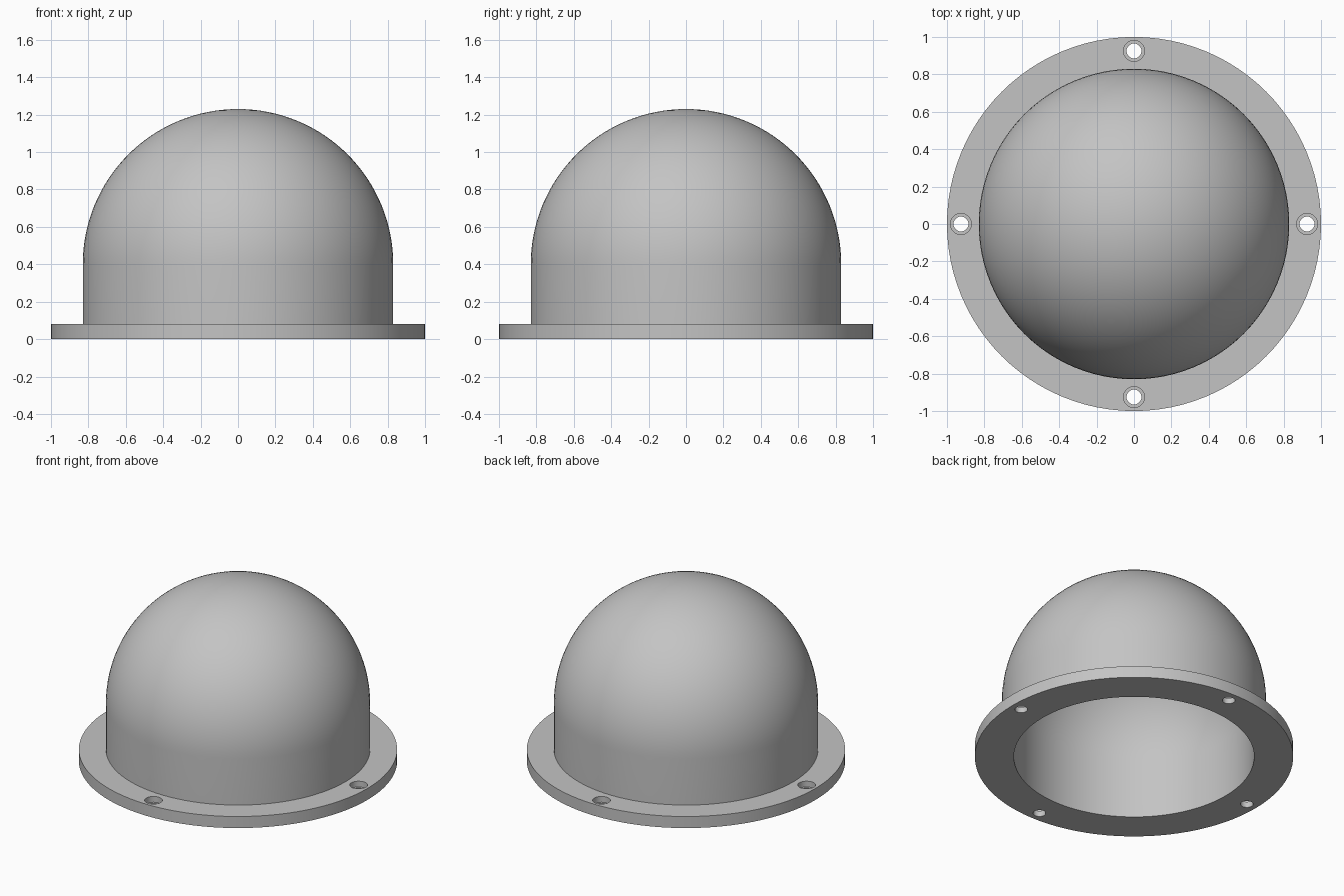
import bpy
import bmesh
from math import cos, sin, pi
from mathutils import Matrix, Vector

if "Cube" in bpy.data.objects:
    bpy.data.objects.remove(bpy.data.objects["Cube"], do_unlink=True)

FLANGE_R, FLANGE_H = 1.0, 0.08
OUTER_R, INNER_R = 0.83, 0.755
SPRING_Z = 0.40            # height where the wall turns into the dome
BOLT_CIRCLE = 0.925
HOLE_R, BORE_R, BORE_Z = 0.04, 0.056, 0.04
ARC_STEPS = 32

grey = bpy.data.materials.new("plain grey")
grey.use_nodes = True
colour = (0.55, 0.55, 0.55, 1)
grey.diffuse_color = colour
grey.node_tree.nodes["Principled BSDF"].inputs["Base Color"].default_value = colour


def add_lathe(bm, profile, steps, centre=(0, 0, 0)):
    """Revolve an (r, z) profile about a vertical axis through centre."""
    part = bmesh.new()
    verts = [part.verts.new((r, 0, z)) for r, z in profile]
    edges = [part.edges.new(pair) for pair in zip(verts, verts[1:])]
    bmesh.ops.spin(part, geom=verts + edges, cent=(0, 0, 0), axis=(0, 0, 1),
                   angle=2 * pi, steps=steps)
    bmesh.ops.remove_doubles(part, verts=part.verts, dist=1e-5)
    bmesh.ops.recalc_face_normals(part, faces=part.faces)
    bmesh.ops.transform(part, matrix=Matrix.Translation(Vector(centre)), verts=part.verts)
    temp = bpy.data.meshes.new("temp")
    part.to_mesh(temp)
    part.free()
    bm.from_mesh(temp)
    bpy.data.meshes.remove(temp)


def make_object(name, bm):
    mesh = bpy.data.meshes.new(name)
    bm.to_mesh(mesh)
    bm.free()
    mesh.materials.append(grey)
    obj = bpy.data.objects.new(name, mesh)
    bpy.context.collection.objects.link(obj)
    return obj


def dome_arc(radius):
    """Quarter circle from the spring line up to the apex."""
    angles = [pi / 2 * i / ARC_STEPS for i in range(ARC_STEPS)]
    arc = [(radius * cos(a), SPRING_Z + radius * sin(a)) for a in angles]
    return arc + [(0, SPRING_Z + radius)]


# Hollow dome, straight wall and flange as one shell
shell = bmesh.new()
add_lathe(shell,
          dome_arc(INNER_R)[::-1]
          + [(INNER_R, 0), (FLANGE_R, 0), (FLANGE_R, FLANGE_H), (OUTER_R, FLANGE_H)]
          + dome_arc(OUTER_R), 96)
cover = make_object("domed_cover", shell)

# Four counterbored bolt holes, cut through the flange
bolts = bmesh.new()
for i in range(4):
    a = i * pi / 2
    add_lathe(bolts,
              [(0, -0.1), (HOLE_R, -0.1), (HOLE_R, BORE_Z), (BORE_R, BORE_Z),
               (BORE_R, 0.2), (0, 0.2)], 32,
              (BOLT_CIRCLE * cos(a), BOLT_CIRCLE * sin(a), 0))
cutter = make_object("bolt_hole_cutter", bolts)
cutter.hide_render = True

holes = cover.modifiers.new("bolt holes", 'BOOLEAN')
holes.operation = 'DIFFERENCE'
holes.solver = 'EXACT'
holes.object = cutter

bpy.ops.object.select_all(action='DESELECT')
cover.select_set(True)
bpy.context.view_layer.objects.active = cover
bpy.ops.object.modifier_apply(modifier=holes.name)
bpy.data.objects.remove(cutter, do_unlink=True)
bpy.ops.object.shade_smooth_by_angle(angle=pi / 6)
